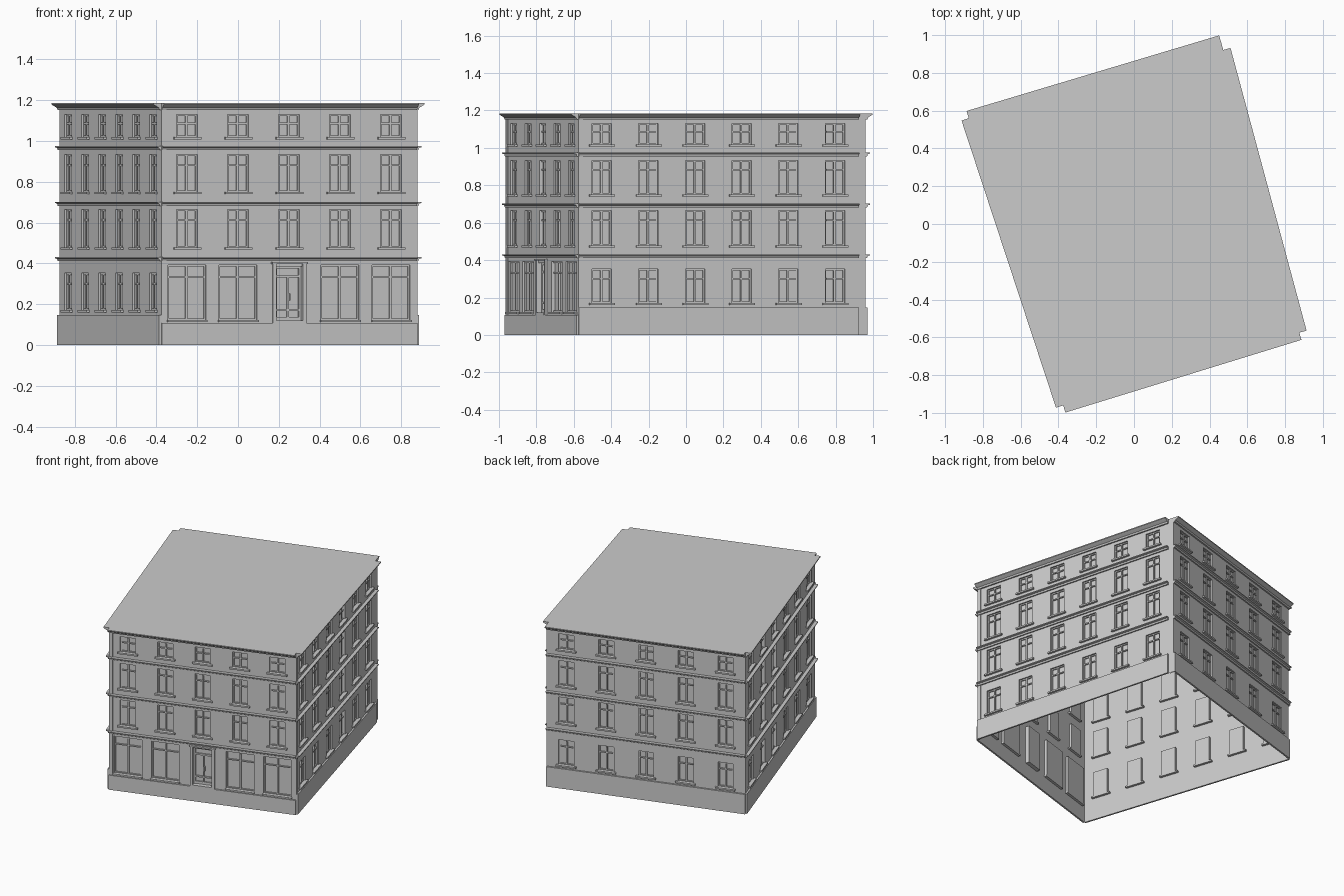
import bpy, bmesh
from mathutils import Matrix, Vector

if "Cube" in bpy.data.objects:
    bpy.data.objects.remove(bpy.data.objects["Cube"])

# Wall corners, counter-clockwise from the front left
FL, FR, BR, BL = (-0.375, -0.96), (0.875, -0.575), (0.462, 0.96), (-0.875, 0.56)
TOP = 1.185
BANDS = (0.431, 0.702, 0.975)
UPPER = ((0.478, 0.665), (0.75, 0.933), (1.018, 1.13))   # window z ranges
GROUND = (0.17, 0.352)
WIN_W, SHOP_W, DOOR_W = 0.108, 0.195, 0.135


def finish(bm, name, mat):
    bmesh.ops.recalc_face_normals(bm, faces=bm.faces) if "wall" not in name else None
    bm.transform(mat)
    me = bpy.data.meshes.new(name)
    bm.to_mesh(me)
    bm.free()
    ob = bpy.data.objects.new(name, me)
    bpy.context.collection.objects.link(ob)
    return ob


def quad(bm, *pts):
    bm.faces.new([bm.verts.new(p) for p in pts])


# Boxes and strips use facade space: u along the wall, out from the wall, z up
def box(bm, u0, u1, o0, o1, z0, z1):
    size = (u1 - u0, o1 - o0, z1 - z0)
    mid = ((u0 + u1) / 2, -(o0 + o1) / 2, (z0 + z1) / 2)
    bmesh.ops.create_cube(bm, size=1, matrix=Matrix.Translation(mid) @ Matrix.Diagonal((*size, 1)))


def strip(bm, profile, u0, u1):
    a = [bm.verts.new((u0, -o, z)) for o, z in profile]
    b = [bm.verts.new((u1, -o, z)) for o, z in profile]
    n = len(a)
    for i in range(n):
        j = (i + 1) % n
        bm.faces.new((a[i], a[j], b[j], b[i]))
    bm.faces.new(a)
    bm.faces.new(b[::-1])


def wall_sheet(bm, length, holes):
    us = sorted({0, length, *(u for h in holes for u in h[:2])})
    zs = sorted({0, TOP, *(z for h in holes for z in h[2:4])})
    for u0, u1 in zip(us, us[1:]):
        for z0, z1 in zip(zs, zs[1:]):
            cu, cz = (u0 + u1) / 2, (z0 + z1) / 2
            if not any(h[0] < cu < h[1] and h[2] < cz < h[3] for h in holes):
                quad(bm, (u0, 0, z0), (u1, 0, z0), (u1, 0, z1), (u0, 0, z1))
    # reveals and recessed panes
    for u0, u1, z0, z1, d in holes:
        ring = [(u0, z0), (u1, z0), (u1, z1), (u0, z1)]
        for (ua, za), (ub, zb) in zip(ring, ring[1:] + ring[:1]):
            quad(bm, (ua, 0, za), (ub, 0, zb), (ub, d, zb), (ua, d, za))
        quad(bm, *[(u, d, z) for u, z in ring])
    bmesh.ops.remove_doubles(bm, verts=bm.verts, dist=1e-5)


def window_frame(bm, u0, u1, z0, z1, d, transom):
    t, o0, o1, mid = 0.008, -d, -d + 0.008, (u0 + u1) / 2
    box(bm, u0, u0 + t, o0, o1, z0, z1)
    box(bm, u1 - t, u1, o0, o1, z0, z1)
    box(bm, u0 + t, u1 - t, o0, o1, z0, z0 + t)
    box(bm, u0 + t, u1 - t, o0, o1, z1 - t, z1)
    box(bm, mid - 0.005, mid + 0.005, o0, o1 + 0.002, z0 + t, z1 - t)
    zt = z0 + (z1 - z0) * transom
    box(bm, u0 + t, u1 - t, o0, o1 + 0.001, zt - 0.004, zt + 0.004)


def door(mat, c, z0, z1, d):
    bm = bmesh.new()
    w = DOOR_W / 2
    # surround, head and threshold
    for s in (-1, 1):
        a, b = sorted((c + s * w, c + s * (w + 0.018)))
        box(bm, a, b, 0, 0.012, z0, z1 + 0.016)
        a, b = sorted((c + s * w, c + s * (w - 0.012)))
        box(bm, a, b, -d, -d + 0.012, z0, z1)
    box(bm, c - w - 0.024, c + w + 0.024, 0, 0.018, z1 + 0.012, z1 + 0.022)
    box(bm, c - w, c + w, -d, 0.014, z0, z0 + 0.012)
    # transom, leaf rails, meeting stile and handle
    for za, zb in ((z1 - 0.01, z1), (z1 - 0.055, z1 - 0.043), (z0 + 0.012, z0 + 0.03), (z0 + 0.06, z0 + 0.07)):
        box(bm, c - w + 0.012, c + w - 0.012, -d, -d + 0.01, za, zb)
    box(bm, c - 0.005, c + 0.005, -d, -d + 0.01, z0 + 0.03, z1 - 0.055)
    box(bm, c + 0.006, c + 0.011, -d, -d + 0.018, z0 + 0.11, z0 + 0.145)
    finish(bm, "entrance_door", mat)


def facade(name, p0, p1, count, base_h, shop=False, end_gap=0.0, corner_strip=False):
    a, b = Vector((*p0, 0)), Vector((*p1, 0))
    u = (b - a).normalized()
    inward = Vector((0, 0, 1)).cross(u)
    mat = Matrix.Translation(a) @ Matrix((u, inward, (0, 0, 1))).transposed().to_4x4()
    length = (b - a).length
    run = length - end_gap
    centres = [run * (i + 0.5) / count for i in range(count)]

    # window openings, sills and frames
    d = 0.018
    holes, frames, sills = [], bmesh.new(), bmesh.new()
    for i, c in enumerate(centres):
        rows = [(WIN_W, z, 0.6 if z[0] > 1 else 0.72) for z in UPPER]
        if not shop:
            rows.append((WIN_W, GROUND, 0.72))
        elif i != count // 2:
            rows.append((SHOP_W, (0.122, 0.393), 0.78))
        else:
            holes.append((c - DOOR_W / 2, c + DOOR_W / 2, base_h, 0.385, 0.028))
            door(mat, c, base_h, 0.385, 0.028)
        for w, (z0, z1), tr in rows:
            h = (c - w / 2, c + w / 2, z0, z1, d)
            holes.append(h)
            window_frame(frames, *h, tr)
            e = 0.016 if w == WIN_W else 0.004
            box(sills, h[0] - e, h[1] + e, -d, 0.016, z0 - 0.01, z0 + 0.001)
    finish(frames, name + "_window_frames", mat)
    finish(sills, name + "_window_sills", mat)
    wall = bmesh.new()
    wall_sheet(wall, length, holes)
    finish(wall, name + "_wall", mat)

    # plinth
    bm = bmesh.new()
    box(bm, 0, run, 0, 0.012, 0, base_h)
    finish(bm, name + "_plinth", mat)

    # floor bands and roof cornice
    bm = bmesh.new()
    for z in BANDS:
        strip(bm, [(0, z - 0.02), (0.009, z - 0.02), (0.012, z - 0.009),
                   (0.024, z - 0.006), (0.024, z), (0, z)], 0, run)
    finish(bm, name + "_floor_bands", mat)
    bm = bmesh.new()
    strip(bm, [(0, 1.152), (0.01, 1.152), (0.014, 1.163), (0.03, 1.172),
               (0.04, 1.178), (0.04, TOP), (0, TOP)], 0, run)
    finish(bm, name + "_cornice", mat)

    # flat corner strip
    if corner_strip:
        bm = bmesh.new()
        box(bm, 0, 0.025, 0, 0.004, base_h, 1.152)
        finish(bm, name + "_corner_strip", mat)


facade("front", FL, FR, 5, 0.107, shop=True, corner_strip=True)
facade("right", FR, BR, 6, 0.146, end_gap=0.04, corner_strip=True)
facade("back", BR, BL, 5, 0.146)
facade("left", BL, FL, 6, 0.146)

# flat roof
bm = bmesh.new()
quad(bm, *[(*p, TOP) for p in (FL, FR, BR, BL)])
finish(bm, "roof", Matrix.Identity(4))
